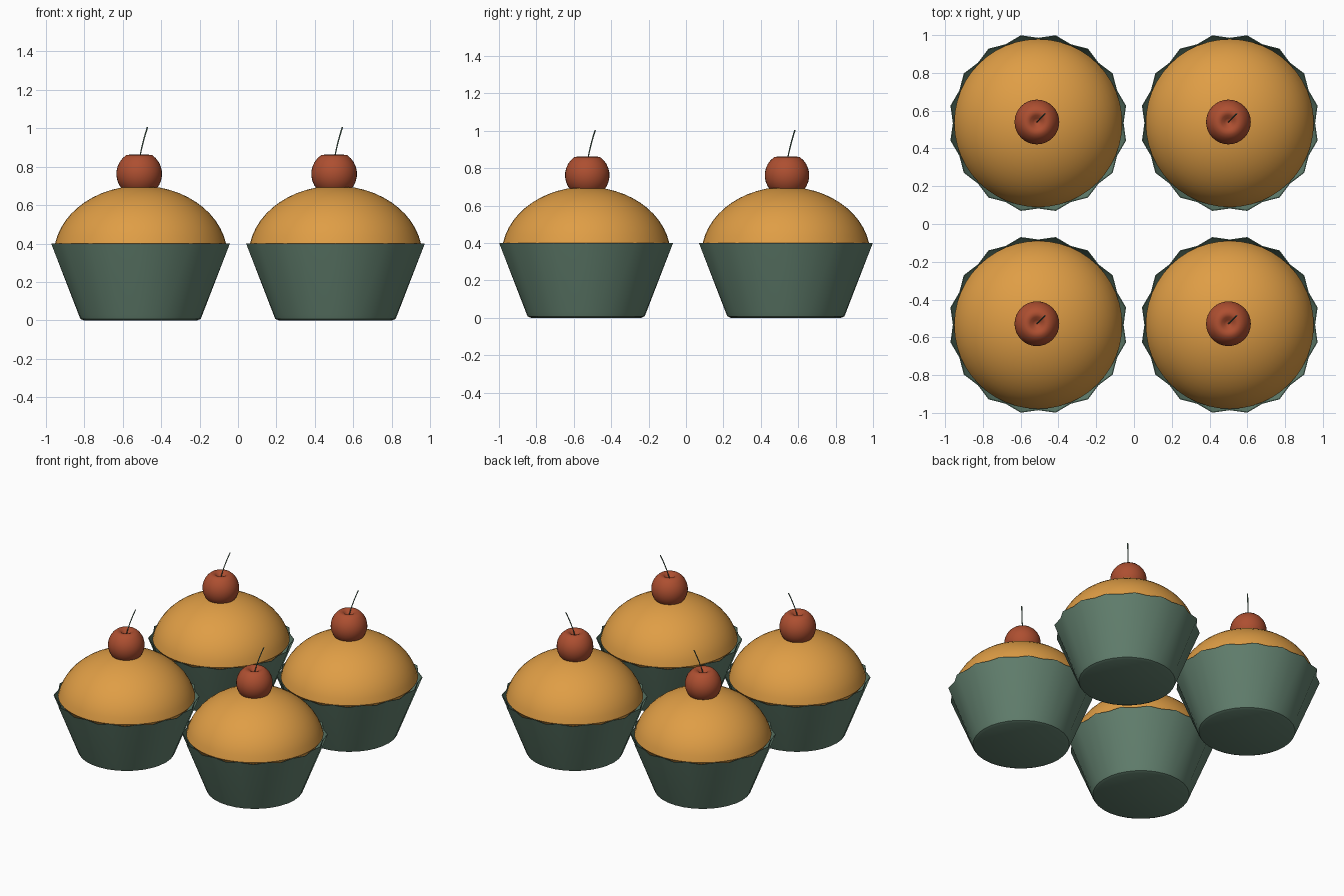
import bpy, bmesh, math
from mathutils import Vector

if "Cube" in bpy.data.objects:
    bpy.data.objects.remove(bpy.data.objects["Cube"])


def material(name, rgb):
    m = bpy.data.materials.new(name)
    m.diffuse_color = (*rgb, 1)
    m.use_nodes = True
    m.node_tree.nodes["Principled BSDF"].inputs["Base Color"].default_value = m.diffuse_color
    return m


GREEN = material("paper green", (0.125, 0.22, 0.16))
SPONGE = material("golden sponge", (0.74, 0.34, 0.06))
RED = material("cherry red", (0.42, 0.078, 0.03))


def lathe(name, profile, segs, mat, angle=40):
    """Spin (radius, z, flute depth) points; odd columns are pulled in by the flute depth."""
    bm = bmesh.new()
    rings = []
    for r, z, flute in profile:
        if r == 0:
            rings.append([bm.verts.new((0, 0, z))] * segs)
            continue
        ring = []
        for i in range(segs):
            a = (i + 1) * math.tau / segs
            rr = r - flute * (i % 2)
            ring.append(bm.verts.new((rr * math.cos(a), rr * math.sin(a), z)))
        rings.append(ring)
    for lo, hi in zip(rings, rings[1:]):
        for i in range(segs):
            j = (i + 1) % segs
            quad = list(dict.fromkeys((lo[i], lo[j], hi[j], hi[i])))
            bm.faces.new(quad)
    return finish(name, bm, mat, angle)


def finish(name, bm, mat, angle):
    mesh = bpy.data.meshes.new(name)
    bm.to_mesh(mesh)
    bm.free()
    mesh.materials.append(mat)
    mesh.shade_smooth()
    mesh.set_sharp_from_angle(angle=math.radians(angle))
    return mesh


# Fluted paper cup: 16 pleats, fading out towards the foot, open at the top
cup = lathe("paper_cup", [(0, 0, 0), (0.295, 0, 0), (0.313, 0.008, 0), (0.324, 0.03, 0.002),
                          (0.474, 0.4, 0.022), (0.470, 0.4, 0.022), (0.434, 0.31, 0.017)],
            32, GREEN, 35)

# Sponge dome: flattened ellipsoid, tucked inside the rim
CZ, B, A = 0.335, 0.365, 0.452
dome_pts = [(0, 0.32, 0), (0.39, 0.32, 0), (0.425, 0.375, 0)]
start = math.asin((0.4 - CZ) / B)
for k in range(13):
    t = start + (math.pi / 2 - start) * k / 12
    dome_pts.append((A * math.cos(t) if k < 12 else 0, CZ + B * math.sin(t), 0))
dome = lathe("sponge_dome", dome_pts, 48, SPONGE)

# Cherry: sphere with a flattened, dimpled top
cherry_pts = []
R, ZC = 0.119, 0.762
for k in range(13):
    t = math.radians(-90 + 145 * k / 12)
    cherry_pts.append((R * math.cos(t) if k else 0, ZC + R * math.sin(t), 0))
cherry_pts += [(0.05, 0.862, 0), (0.036, 0.857, 0), (0.02, 0.842, 0), (0, 0.832, 0)]
cherry = lathe("cherry", cherry_pts, 32, RED, 60)

# Stem: thin tapering tube along a gentle curve leaning to +x +y
bm = bmesh.new()
rings = []
for k in range(9):
    t = k / 8
    d = 0.043 * (0.7 * t + 0.3 * t * t)
    c = Vector((d, d, 0.832 + 0.173 * t))
    rad = 0.003 + 0.001 * t
    rings.append([bm.verts.new(c + Vector((rad * math.cos(a), rad * math.sin(a), 0)))
                  for a in (i * math.tau / 8 for i in range(8))])
for lo, hi in zip(rings, rings[1:]):
    for i in range(8):
        j = (i + 1) % 8
        bm.faces.new((lo[i], lo[j], hi[j], hi[i]))
bm.faces.new(rings[-1])
stem = finish("cherry_stem", bm, GREEN, 40)

# Four cupcakes in a 2 x 2 grid
for x in (-0.507, 0.507):
    for y in (-0.534, 0.534):
        for mesh, dx, dy in ((cup, 0, 0), (dome, 0, 0),
                             (cherry, -0.007, 0.006), (stem, -0.007, 0.006)):
            ob = bpy.data.objects.new(mesh.name, mesh)
            ob.location = (x + dx, y + dy, 0)
            bpy.context.scene.collection.objects.link(ob)
